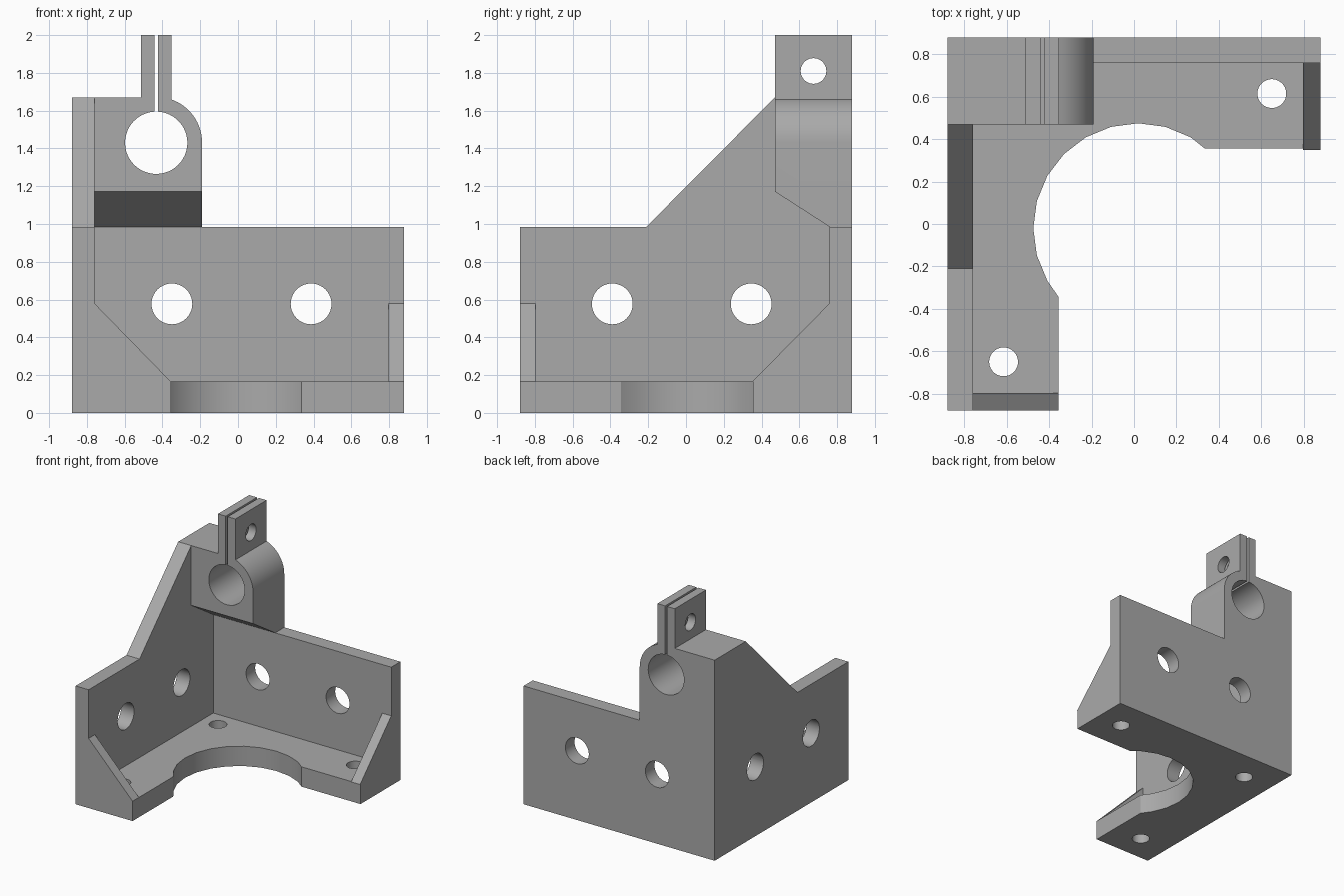
import bpy, bmesh
from math import sin, cos, pi, radians, asin, sqrt
from mathutils import Vector

cube = bpy.data.objects.get("Cube")
if cube:
    bpy.data.objects.remove(cube, do_unlink=True)

grey = bpy.data.materials.new("plain grey")
grey.use_nodes = True
colour = (0.4, 0.4, 0.4, 1)
grey.diffuse_color = colour
grey.node_tree.nodes["Principled BSDF"].inputs["Base Color"].default_value = colour

HALF = 0.88        # half width and depth of the bracket
INNER = 0.76       # inner face of the walls
WALL_TOP = 0.985
BASE_TOP = 0.165
CLAMP_FRONT = 0.47
CLAMP_TOP = 1.67


def place(axis, a, b, t):
    return {"x": (t, a, b), "y": (a, t, b), "z": (a, b, t)}[axis]


def prism(name, outline, axis, low, high):
    """Extrude a 2D outline along an axis."""
    bm = bmesh.new()
    face = bm.faces.new([bm.verts.new(place(axis, a, b, low)) for a, b in outline])
    new = bmesh.ops.extrude_face_region(bm, geom=[face])["geom"]
    shift = Vector(place(axis, 0, 0, high - low))
    bmesh.ops.translate(bm, vec=shift, verts=[v for v in new if isinstance(v, bmesh.types.BMVert)])
    bmesh.ops.recalc_face_normals(bm, faces=bm.faces)
    mesh = bpy.data.meshes.new(name)
    bm.to_mesh(mesh)
    bm.free()
    mesh.materials.append(grey)
    obj = bpy.data.objects.new(name, mesh)
    bpy.context.collection.objects.link(obj)
    return obj


def arc(cx, cy, r, start, end, steps):
    angles = [start + (end - start) * i / steps for i in range(steps + 1)]
    return [(cx + r * cos(t), cy + r * sin(t)) for t in angles]


def select(obj):
    bpy.ops.object.select_all(action="DESELECT")
    obj.select_set(True)
    bpy.context.view_layer.objects.active = obj


def drill(obj, axis, a, b, r, low, high):
    """Cut a round hole along an axis."""
    cutter = prism("drill", arc(a, b, r, 0, 2 * pi, 40)[:-1], axis, low, high)
    mod = obj.modifiers.new("hole", "BOOLEAN")
    mod.operation, mod.solver, mod.object = "DIFFERENCE", "EXACT", cutter
    select(obj)
    bpy.ops.object.modifier_apply(modifier=mod.name)
    bpy.data.objects.remove(cutter, do_unlink=True)


# Base plate with a round bite out of its open corner
bite = arc(0.02, -0.02, 0.495, radians(210), radians(60), 10)
base = prism("base_plate",
             [(-INNER, -HALF), (-0.355, -HALF), (-0.355, -0.345)] + bite
             + [(0.335, 0.355), (HALF, 0.355), (HALF, INNER), (-INNER, INNER)],
             "z", 0, BASE_TOP)
for x, y in ((-0.615, -0.65), (-0.615, 0.615), (0.65, 0.615)):
    drill(base, "z", x, y, 0.068, -0.1, 0.3)

# Tall side wall with a sloping shoulder
side = prism("side_wall",
             [(-HALF, 0), (HALF, 0), (HALF, CLAMP_TOP), (CLAMP_FRONT, CLAMP_TOP),
              (-0.21, WALL_TOP), (-HALF, WALL_TOP)], "x", -HALF, -INNER)
for y in (-0.39, 0.345):
    drill(side, "x", y, 0.577, 0.108, -1, -0.6)

# Low back wall
back = prism("back_wall", [(-INNER, 0), (HALF, 0), (HALF, WALL_TOP), (-INNER, WALL_TOP)],
             "y", INNER, HALF)
for x in (-0.35, 0.387):
    drill(back, "y", x, 0.577, 0.108, 0.6, 1)

# Triangular end gussets
front_gusset = prism("front_gusset", [(-INNER, BASE_TOP), (-0.355, BASE_TOP), (-INNER, 0.58)],
                     "y", -HALF, -0.797)
right_gusset = prism("right_gusset", [(INNER, BASE_TOP), (0.35, BASE_TOP), (INNER, 0.58)],
                     "x", 0.797, HALF)

# Split clamp: one keyhole outline, with tabs on both sides of the slit
cx, cz, bore, outer = -0.433, 1.43, 0.165, 0.243
slit, tab = 0.009, 0.08
gap = asin(slit / bore)
clamp = prism("split_clamp",
              [(-INNER, WALL_TOP), (cx + outer, WALL_TOP)]
              + arc(cx, cz, outer, 0, pi / 2 - asin(tab / outer), 16)
              + [(cx + tab, 2), (cx + slit, 2)]
              + arc(cx, cz, bore, pi / 2 - gap, gap - 3 * pi / 2, 48)
              + [(cx - slit, 2), (cx - tab, 2), (cx - tab, CLAMP_TOP), (-INNER, CLAMP_TOP)],
              "y", CLAMP_FRONT, HALF)

# Slanted underside of the clamp
bm = bmesh.new()
bm.from_mesh(clamp.data)
cut = bmesh.ops.bisect_plane(bm, geom=bm.verts[:] + bm.edges[:] + bm.faces[:],
                             plane_co=(0, CLAMP_FRONT, 1.172),
                             plane_no=(0, WALL_TOP - 1.172, CLAMP_FRONT - INNER),
                             clear_outer=True)
bmesh.ops.holes_fill(bm, edges=[e for e in bm.edges if e.is_boundary])
bmesh.ops.recalc_face_normals(bm, faces=bm.faces)
bm.to_mesh(clamp.data)
bm.free()
drill(clamp, "x", 0.675, 1.81, 0.068, -0.7, -0.2)

for part in (base, side, back, front_gusset, right_gusset, clamp):
    select(part)
    bpy.ops.object.shade_smooth_by_angle(angle=radians(30))
